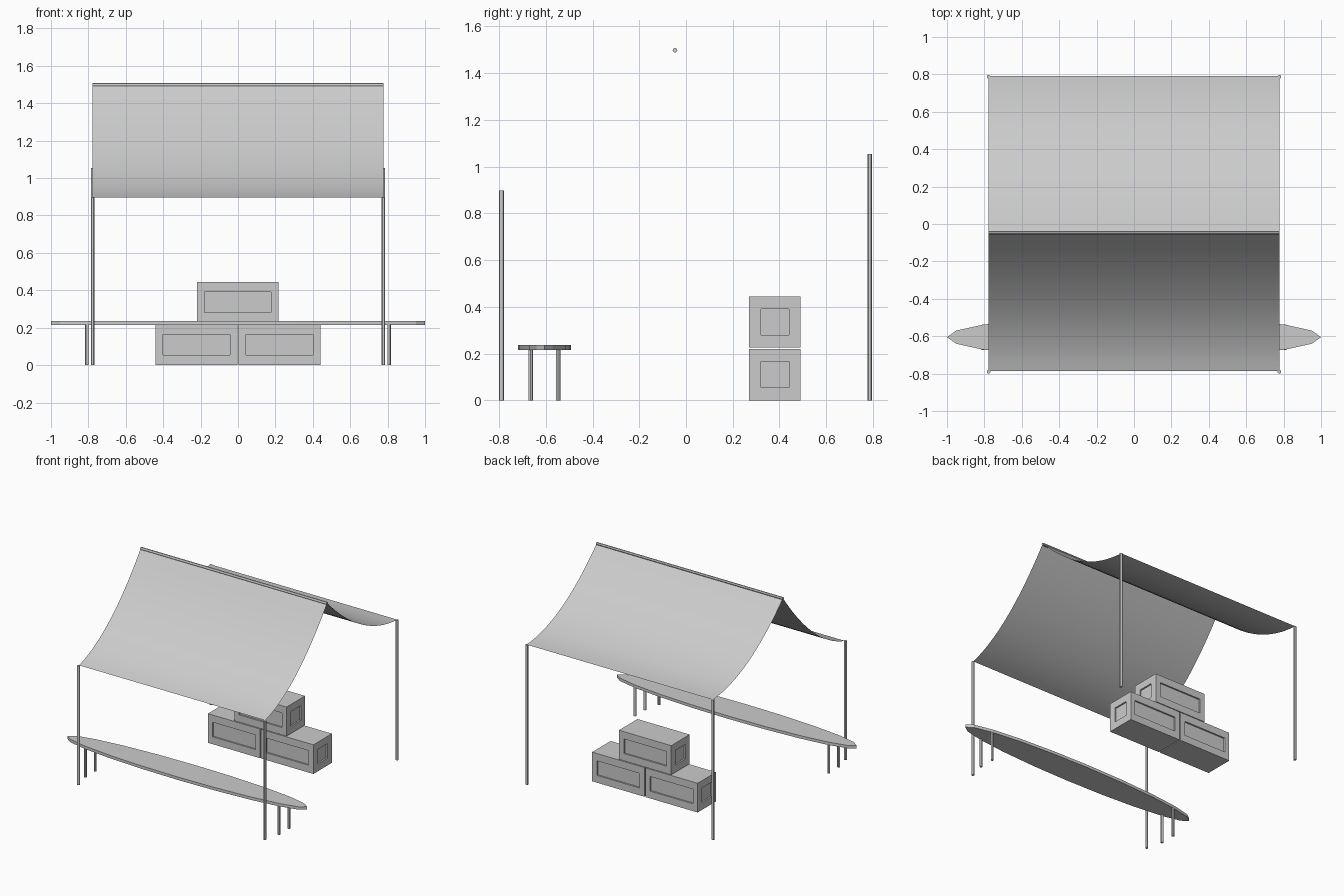
import bpy, bmesh, math
from mathutils import Vector, Matrix

if "Cube" in bpy.data.objects:
    bpy.data.objects.remove(bpy.data.objects["Cube"])


def finish(name, bm, smooth=False):
    me = bpy.data.meshes.new(name)
    bm.to_mesh(me)
    bm.free()
    ob = bpy.data.objects.new(name, me)
    bpy.context.collection.objects.link(ob)
    if smooth:
        bpy.ops.object.select_all(action='DESELECT')
        bpy.context.view_layer.objects.active = ob
        ob.select_set(True)
        bpy.ops.object.shade_smooth_by_angle(angle=math.radians(30))
    return ob


def rod(name, a, b, r=0.01, sides=12):
    a, b = Vector(a), Vector(b)
    bm = bmesh.new()
    rot = (b - a).to_track_quat('Z', 'Y').to_matrix().to_4x4()
    bmesh.ops.create_cone(bm, cap_ends=True, segments=sides, radius1=r, radius2=r,
                          depth=(b - a).length,
                          matrix=Matrix.Translation((a + b) / 2) @ rot)
    return finish(name, bm, True)


def crate(name, x, z):
    size = Vector((0.436, 0.22, 0.22))
    panel = Vector((0.178, 0.06, 0.055))  # half sizes of the recessed panels
    bm = bmesh.new()
    bmesh.ops.create_cube(bm, size=1, matrix=Matrix.Diagonal(size.to_4d()))
    bm.normal_update()
    sides = [f for f in bm.faces if abs(f.normal.z) < 0.5]
    bmesh.ops.inset_individual(bm, faces=sides, thickness=0.03)
    for f in sides:
        flat = 0 if abs(f.normal.x) > 0.5 else 1
        for v in f.verts:
            for i in range(3):
                if i != flat:
                    v.co[i] = math.copysign(panel[i], v.co[i])
    bmesh.ops.inset_individual(bm, faces=sides, thickness=0, depth=-0.012)
    bmesh.ops.translate(bm, verts=bm.verts, vec=(x, 0.38, z + 0.11))
    return finish(name, bm)


# Sagging awning cloth draped over the ridge
front, ridge, back = (-0.785, 0.897), (-0.047, 1.5), (0.79, 1.055)
W, SAG, N = 0.777, 0.1, 16


def sag_curve(a, b):
    return [(a[0] + (b[0] - a[0]) * t, a[1] + (b[1] - a[1]) * t - 4 * SAG * t * (1 - t))
            for t in (i / N for i in range(N + 1))]


bm = bmesh.new()
rows = [(bm.verts.new((-W, y, z)), bm.verts.new((W, y, z)))
        for y, z in sag_curve(front, ridge) + sag_curve(ridge, back)[1:]]
for (a, b), (d, c) in zip(rows, rows[1:]):
    bm.faces.new((a, b, c, d))
finish("awning_cloth", bm, True)

# Ridge pole and corner poles
rod("ridge_pole", (-W, -0.047, 1.498), (W, -0.047, 1.498))
for side, x in (("left", -W), ("right", W)):
    rod("front_pole_" + side, (x, -0.79, 0), (x, -0.79, 0.897))
    rod("back_pole_" + side, (x, 0.787, 0), (x, 0.787, 1.055))

# Long pointed table board
bm = bmesh.new()
ring = [bm.verts.new((math.cos(a), -0.605 + 0.113 * math.sin(a), 0.215))
        for a in (2 * math.pi * i / 20 for i in range(20))]
face = bm.faces.new(ring)
ext = bmesh.ops.extrude_face_region(bm, geom=[face], use_keep_orig=True)
bmesh.ops.translate(bm, verts=[v for v in ext["geom"] if isinstance(v, bmesh.types.BMVert)],
                    vec=(0, 0, 0.022))
bmesh.ops.recalc_face_normals(bm, faces=bm.faces)
finish("table_board", bm)

# Table legs
for sx in (-1, 1):
    for y in (-0.665, -0.547):
        rod("table_leg", (sx * 0.808, y, 0), (sx * 0.808, y, 0.216))

# Stacked crates
crate("crate_left", -0.222, 0)
crate("crate_right", 0.222, 0)
crate("crate_top", -0.002, 0.225)
